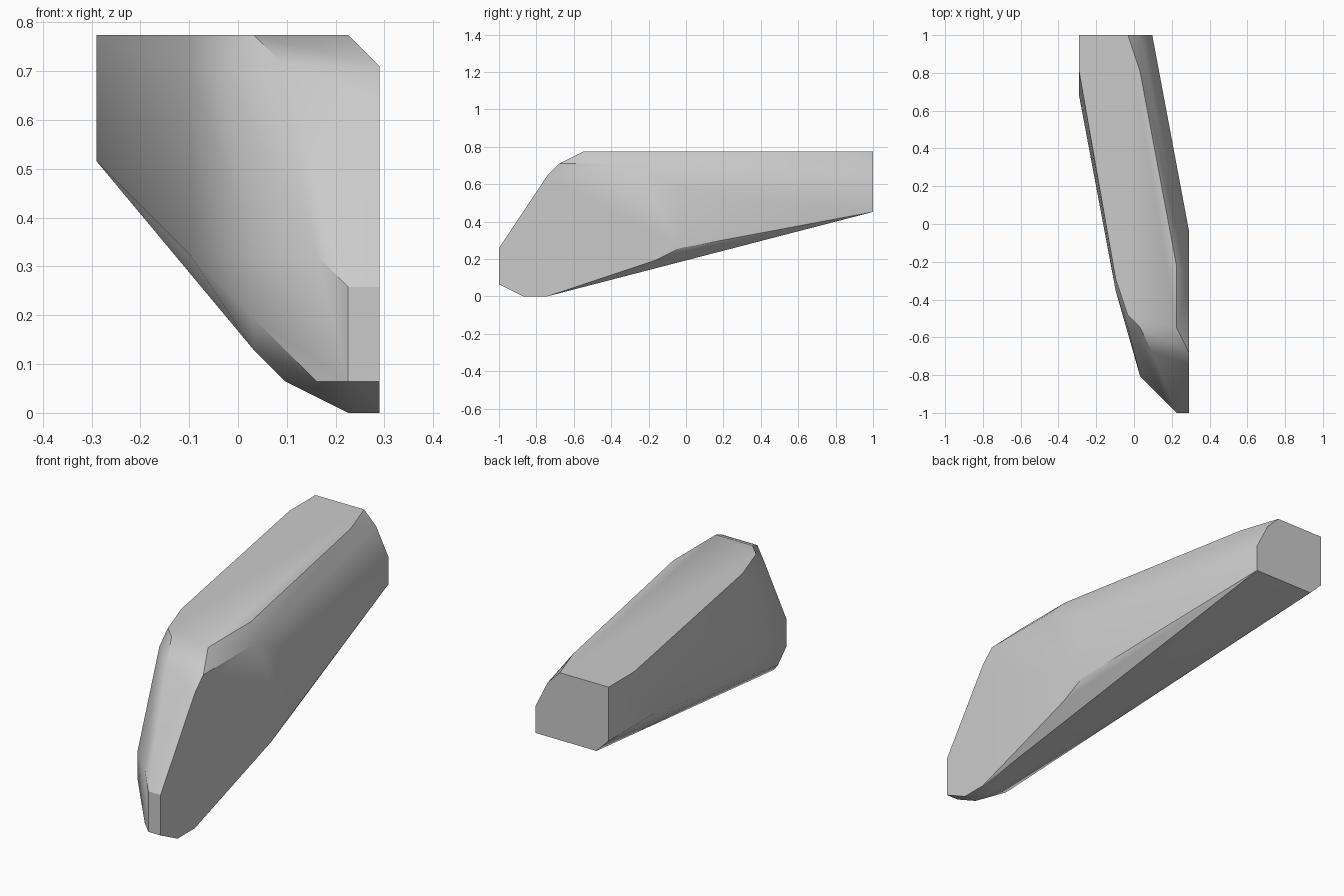
import bpy
import bmesh
from mathutils import Vector

default_cube = bpy.data.objects.get("Cube")
if default_cube:
    bpy.data.objects.remove(default_cube, do_unlink=True)

# The block sits on a regular lattice: width, length and height in lattice steps
WIDTH, LENGTH, HEIGHT = 9, 31, 12
STEP = 2 / LENGTH


def lattice_point(across, along, up):
    return Vector(((across - WIDTH / 2) * STEP, along * STEP - 1, up * STEP))


# Flat left side outline, as (along, up)
side_outline = [(0, 1), (0, 4), (4, 10), (5, 11), (11, 11), (13, 10),
                (15, 9), (15, 4), (13, 3), (4, 0), (2, 0)]
# Flat top outline, as (across, along)
top_outline = [(0, LENGTH), (4, LENGTH), (5, 28), (8, 12), (8, 7),
               (5, 7), (4, 8), (3, 11), (0, 28)]
# Flat back end outline, as (across, up)
back_outline = [(5, 11), (6, 9), (6, 7), (1, 7), (0, 8)]
# Bevelled nose and the tapering right flank, as (across, along, up)
nose_corners = [(8, 0, 1), (8, 0, 4), (7, 1, 1), (7, 1, 5), (8, 2, 0), (8, 4, 0),
                (6, 3, 1), (5, 3, 3), (5, 3, 5), (5, 4, 2), (6, 5, 11)]
flank_corners = [(4, 7, 11), (3, 10, 5), (3, 10, 11), (0, 26, 8)]

corners = [(WIDTH, along, up) for along, up in side_outline]
corners += [(across, along, HEIGHT) for across, along in top_outline]
corners += [(across, LENGTH, up) for across, up in back_outline]
corners += nose_corners + flank_corners

# Wrap the outlines in one faceted skin and merge the flat areas
bm = bmesh.new()
for corner in corners:
    bm.verts.new(lattice_point(*corner))
hull = bmesh.ops.convex_hull(bm, input=bm.verts)
loose = {v for v in hull["geom_interior"] + hull["geom_unused"]
         if isinstance(v, bmesh.types.BMVert)}
bmesh.ops.delete(bm, geom=list(loose), context="VERTS")
bmesh.ops.dissolve_limit(bm, angle_limit=0.01, verts=bm.verts, edges=bm.edges)
bmesh.ops.recalc_face_normals(bm, faces=bm.faces)

mesh = bpy.data.meshes.new("tapered_block")
bm.to_mesh(mesh)
bm.free()
block = bpy.data.objects.new("tapered_block", mesh)
bpy.context.collection.objects.link(block)

# Plain grey surface
grey = bpy.data.materials.new("light_grey")
grey.use_nodes = True
colour = (0.6, 0.6, 0.6, 1)
grey.diffuse_color = colour
grey.node_tree.nodes["Principled BSDF"].inputs["Base Color"].default_value = colour
mesh.materials.append(grey)

# Soft bevels with crisp main edges
bpy.ops.object.select_all(action="DESELECT")
block.select_set(True)
bpy.context.view_layer.objects.active = block
bpy.ops.object.shade_smooth_by_angle()
